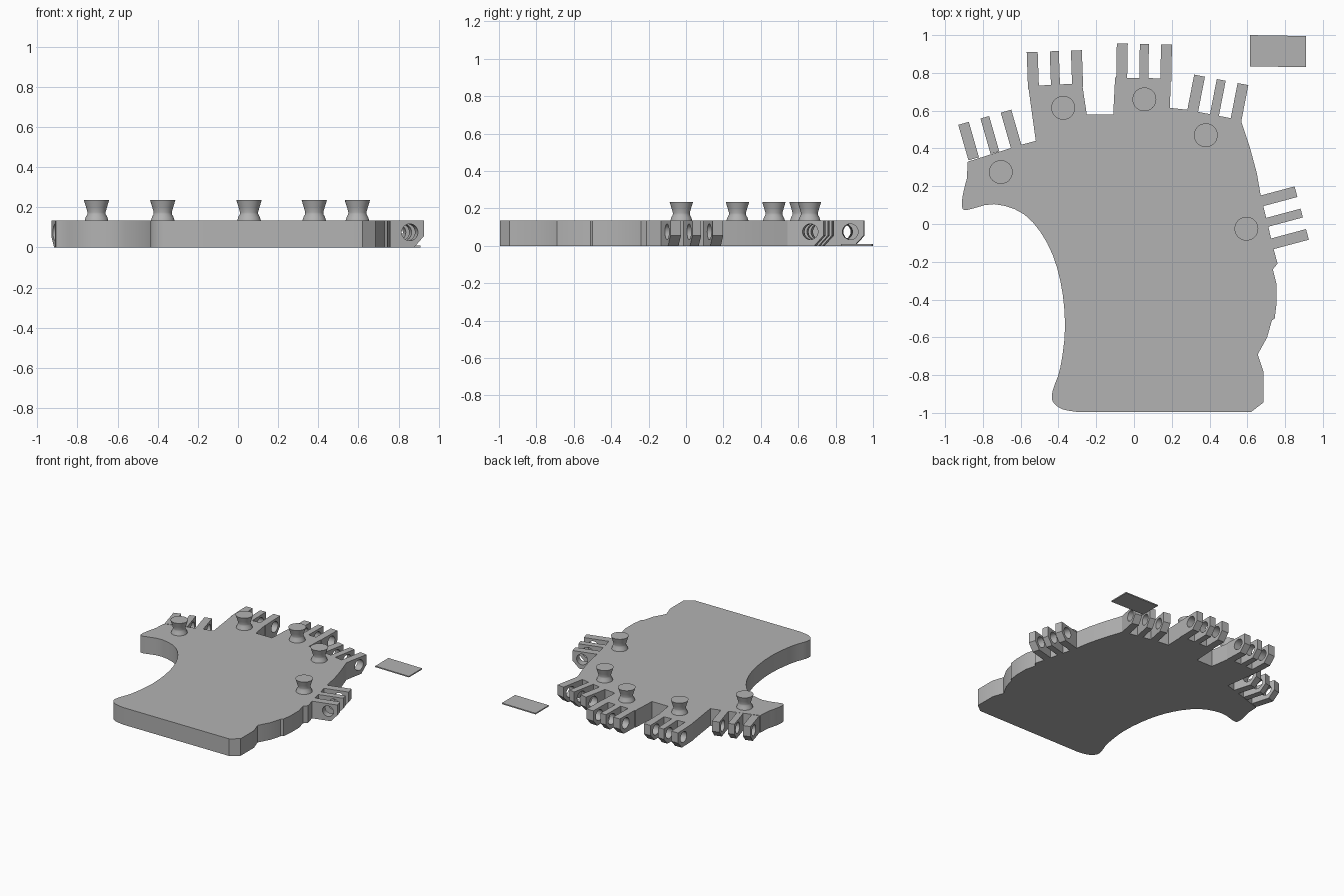
import bpy, bmesh, math
from mathutils import Vector, Matrix

if "Cube" in bpy.data.objects:
    bpy.data.objects.remove(bpy.data.objects["Cube"])

THICK = 0.135

grey = bpy.data.materials.new("plain grey")
grey.use_nodes = True
colour = (0.45, 0.45, 0.45, 1)
grey.diffuse_color = colour
grey.node_tree.nodes["Principled BSDF"].inputs["Base Color"].default_value = colour


def make_object(name, bm):
    """Turn a bmesh into a named grey object with sharp edges kept."""
    bmesh.ops.recalc_face_normals(bm, faces=bm.faces[:])
    mesh = bpy.data.meshes.new(name)
    bm.to_mesh(mesh)
    bm.free()
    mesh.materials.append(grey)
    obj = bpy.data.objects.new(name, mesh)
    bpy.context.collection.objects.link(obj)
    return obj


def select_only(obj):
    bpy.ops.object.select_all(action='DESELECT')
    obj.select_set(True)
    bpy.context.view_layer.objects.active = obj


def smooth_shade(obj):
    select_only(obj)
    bpy.ops.object.shade_smooth_by_angle(angle=math.radians(30))


def add_prism(bm, points, offset):
    """Extrude a closed outline of 3D points along an offset vector."""
    face = bm.faces.new([bm.verts.new(p) for p in points])
    result = bmesh.ops.extrude_face_region(bm, geom=[face])
    moved = [v for v in result["geom"] if isinstance(v, bmesh.types.BMVert)]
    bmesh.ops.translate(bm, verts=moved, vec=offset)


def spline(points, steps=3):
    """Catmull-Rom curve through the points."""
    pts = [Vector(p) for p in points]
    pts = [pts[0] * 2 - pts[1]] + pts + [pts[-1] * 2 - pts[-2]]
    out = []
    for a, b, c, d in zip(pts, pts[1:], pts[2:], pts[3:]):
        for i in range(steps):
            t = i / steps
            out.append(b + (c - a) * t / 2 + (a * 2 - b * 5 + c * 4 - d) * t**2 / 2
                       + (b * 3 - a - c * 3 + d) * t**3 / 2)
    return out + [pts[-2]]


# Palm plate: finger side, outer side, then the curved thumb side
finger_side = [
    (-.88, .33), (-.595, .42), (-.52, .44),
    (-.56, .73), (-.275, .745), (-.25, .58),
    (-.11, .58), (-.1, .775), (.195, .77), (.19, .615),
    (.28, .605), (.565, .55)]
outer_side = [
    (.615, .4), (.65, .27), (.67, .155), (.74, -.135), (.76, -.21), (.735, -.24),
    (.755, -.32), (.755, -.42), (.745, -.5), (.73, -.51), (.705, -.6),
    (.655, -.69), (.685, -.78), (.685, -.945), (.62, -.995)]
thumb_side = spline([
    (-.3, -.995), (-.38, -.98), (-.43, -.94), (-.43, -.88), (-.39, -.76),
    (-.365, -.54), (-.39, -.3), (-.46, -.1), (-.58, .05), (-.74, .105),
    (-.88, .075), (-.91, .09), (-.905, .16), (-.885, .24)])
outline = [(p[0], p[1], 0) for p in finger_side + outer_side + thumb_side]
bm = bmesh.new()
add_prism(bm, outline, (0, 0, THICK))
smooth_shade(make_object("palm_plate", bm))


# Hinges: three chamfered prongs with a pin hole bored through them
def hinge(name, tip_x, tip_y, degrees, reach=0.195):
    angle = math.radians(degrees)
    out = Vector((math.cos(angle), math.sin(angle), 0))
    side = Vector((-out.y, out.x, 0))
    tip = Vector((tip_x, tip_y, 0))
    profile = [(-reach, 0), (-.05, 0), (0, .055), (0, THICK), (-reach, THICK)]
    bm = bmesh.new()
    for centre, width in ((-.117, .058), (0, .048), (.117, .058)):
        start = tip + side * (centre - width / 2)
        points = [start + out * u + Vector((0, 0, z)) for u, z in profile]
        add_prism(bm, points, side * width)
    prongs = make_object(name, bm)

    bm = bmesh.new()
    centre = tip - out * .072 + Vector((0, 0, .075))
    turn = side.to_track_quat('Z', 'Y').to_matrix().to_4x4()
    bmesh.ops.create_cone(bm, cap_ends=True, segments=32, radius1=.042, radius2=.042,
                          depth=.5, matrix=Matrix.Translation(centre) @ turn)
    cutter = make_object("pin_hole_cutter", bm)
    cutter.hide_render = True
    bore = prongs.modifiers.new("pin hole", 'BOOLEAN')
    bore.operation = 'DIFFERENCE'
    bore.object = cutter
    select_only(prongs)
    bpy.ops.object.modifier_apply(modifier=bore.name)
    bpy.data.objects.remove(cutter)
    smooth_shade(prongs)


hinge("little_finger_hinge", -.79, .565, 106)
hinge("ring_finger_hinge", -.422, .915, 92)
hinge("middle_finger_hinge", .055, .953, 89)
hinge("index_finger_hinge", .462, .763, 79)
hinge("thumb_hinge", .888, .058, 15)


# Tie posts: waisted knobs turned from one profile
def tie_post(name, x, y, segments=32):
    profile = [(.06, THICK - .005), (.054, .15), (.046, .165), (.045, .175),
               (.052, .2), (.063, .235)]
    bm = bmesh.new()
    rings = []
    for radius, z in profile:
        ring = bmesh.ops.create_circle(
            bm, segments=segments, radius=radius, matrix=Matrix.Translation((x, y, z)))
        rings.append(ring["verts"])
    for low, high in zip(rings, rings[1:]):
        for i in range(segments):
            j = (i + 1) % segments
            bm.faces.new((low[i], low[j], high[j], high[i]))
    bm.faces.new(rings[0])
    bm.faces.new(rings[-1])
    smooth_shade(make_object(name, bm))


tie_post("little_finger_post", -.705, .275)
tie_post("ring_finger_post", -.375, .615)
tie_post("middle_finger_post", .055, .66)
tie_post("index_finger_post", .38, .47)
tie_post("thumb_post", .595, -.025)

# Loose thin plate beside the palm
bm = bmesh.new()
add_prism(bm, [(.613, 1, 0), (.91, .995, 0), (.91, .83, 0), (.613, .835, 0)], (0, 0, .009))
make_object("loose_plate", bm)
